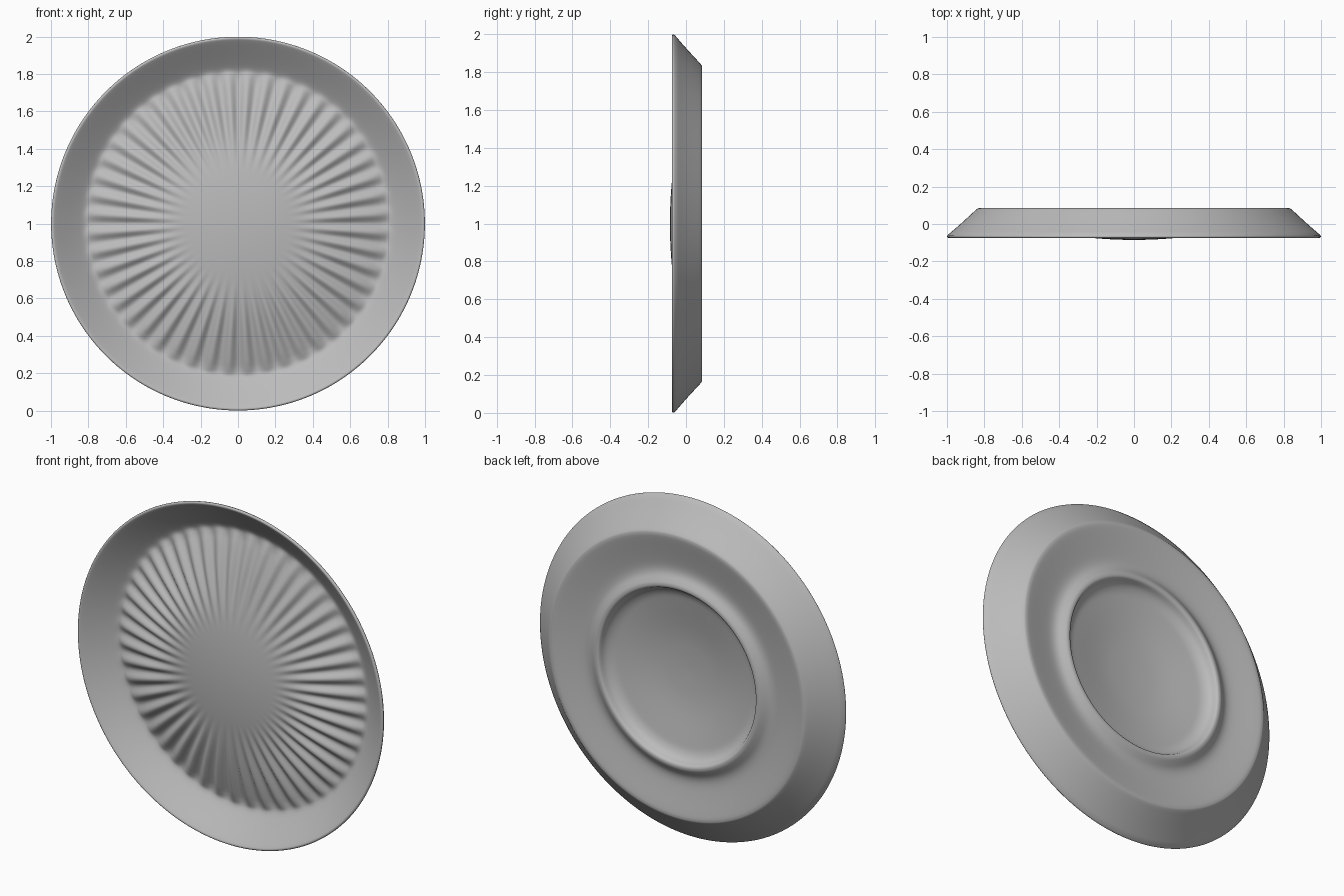
import bpy
import bmesh
from math import sin, cos, pi, radians
from mathutils import Vector

cube = bpy.data.objects.get("Cube")
if cube:
    bpy.data.objects.remove(cube, do_unlink=True)

RIBS = 48
SEGMENTS = RIBS * 8
DOME_EDGE = 0.79


def smoothstep(a, b, v):
    t = max(0.0, min(1.0, (v - a) / (b - a)))
    return t * t * (3 - 2 * t)


def spline(points, steps):
    """Catmull-Rom curve through (radius, depth) points."""
    pts = [Vector(p) for p in points]
    pts = [2 * pts[0] - pts[1]] + pts + [2 * pts[-1] - pts[-2]]
    curve = []
    for a, b, c, d in zip(pts, pts[1:], pts[2:], pts[3:]):
        for i in range(steps):
            t = i / steps
            curve.append(0.5 * (2 * b + (c - a) * t + (2 * a - 5 * b + 4 * c - d) * t * t
                                + (3 * b - a - 3 * c + d) * t ** 3))
    return curve + [pts[-2]]


def dome(r):
    return -0.085 + 0.13 * (r / DOME_EDGE) ** 2


def rib_height(r, angle):
    fade = smoothstep(0.28, 0.62, r) * (1 - smoothstep(0.76, 0.83, r))
    return 0.011 * fade * cos(RIBS * angle)


# Front: shallow dome, then a sloping rim up to the lip
front = [Vector((DOME_EDGE * i / 24, dome(DOME_EDGE * i / 24))) for i in range(1, 25)]
rim = spline([(DOME_EDGE, 0.045), (0.82, 0.045), (0.87, 0.012), (0.93, -0.033),
              (0.975, -0.067), (0.99, -0.075), (0.999, -0.069), (0.997, -0.06)], 3)

# Back: straight outer slope, recessed band, foot ring, hollow centre
outer = spline([(0.997, -0.06), (0.93, -0.002), (0.87, 0.053), (0.84, 0.08),
                (0.825, 0.085), (0.8, 0.083), (0.7, 0.063), (0.63, 0.052), (0.59, 0.056),
                (0.56, 0.072), (0.54, 0.083), (0.525, 0.085)], 3)
hollow = spline([(0.525, 0.085), (0.512, 0.078), (0.495, 0.045), (0.46, 0.022),
                 (0.4, 0.009), (0.2, -0.025), (0.02, -0.035)], 3)
profile = front + rim[1:] + outer[1:] + hollow[1:]
front_count = len(front) + len(rim) - 1

# Revolve the profile around the front-to-back axis
bm = bmesh.new()
rings = []
for n, (r, depth) in enumerate(profile):
    ring = []
    for s in range(SEGMENTS):
        a = 2 * pi * s / SEGMENTS
        y = depth + (rib_height(r, a) if n < front_count else 0)
        ring.append(bm.verts.new((r * cos(a), y, 1 + r * sin(a))))
    rings.append(ring)
for inner, outer_ring in zip(rings, rings[1:]):
    for s in range(SEGMENTS):
        t = (s + 1) % SEGMENTS
        bm.faces.new((inner[s], inner[t], outer_ring[t], outer_ring[s]))
for ring, depth in ((rings[0], -0.085), (rings[-1], -0.035)):
    centre = bm.verts.new((0, depth, 1))
    for s in range(SEGMENTS):
        bm.faces.new((centre, ring[s], ring[(s + 1) % SEGMENTS]))
bmesh.ops.recalc_face_normals(bm, faces=bm.faces)
mesh = bpy.data.meshes.new("ribbed_plate")
bm.to_mesh(mesh)
bm.free()

# Plain grey finish
grey = bpy.data.materials.new("plain_grey")
grey.use_nodes = True
colour = (0.5, 0.5, 0.5, 1)
grey.diffuse_color = colour
grey.node_tree.nodes["Principled BSDF"].inputs["Base Color"].default_value = colour
mesh.materials.append(grey)

plate = bpy.data.objects.new("ribbed_plate", mesh)
bpy.context.collection.objects.link(plate)
bpy.context.view_layer.objects.active = plate
plate.select_set(True)
bpy.ops.object.shade_smooth_by_angle(angle=radians(45))
